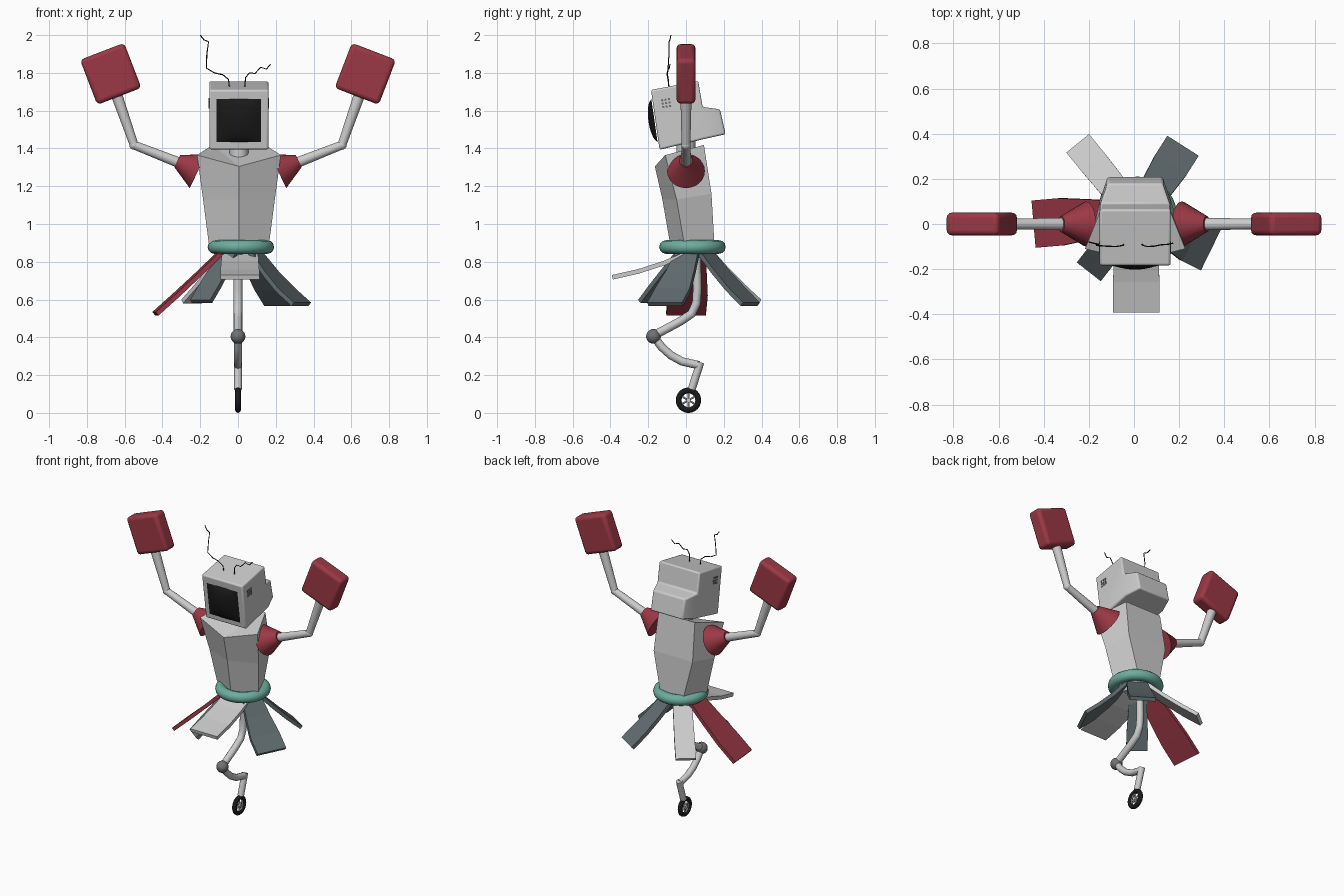
import bpy, bmesh, math
from math import radians, sin, cos, pi
from mathutils import Vector, Matrix

if "Cube" in bpy.data.objects:
    bpy.data.objects.remove(bpy.data.objects["Cube"])


def material(name, rgb):
    m = bpy.data.materials.new(name)
    m.diffuse_color = (*rgb, 1)
    m.use_nodes = True
    m.node_tree.nodes["Principled BSDF"].inputs["Base Color"].default_value = m.diffuse_color
    return m


RED = material("red", (0.33, 0.04, 0.06))
TEAL = material("teal", (0.15, 0.42, 0.34))
SLATE = material("slate", (0.12, 0.15, 0.16))
BLACK = material("black", (0.01, 0.01, 0.01))
IRON = material("iron", (0.16, 0.17, 0.18))


def finish(ob, mat=None, smooth=False):
    if mat:
        ob.data.materials.append(mat)
    if smooth:
        bpy.ops.object.select_all(action='DESELECT')
        ob.select_set(True)
        bpy.context.view_layer.objects.active = ob
        bpy.ops.object.shade_smooth_by_angle(angle=radians(35))
    return ob


def mesh(name, verts, faces, mat=None, smooth=False):
    me = bpy.data.meshes.new(name)
    bm = bmesh.new()
    vs = [bm.verts.new(v) for v in verts]
    for f in faces:
        bm.faces.new([vs[i] for i in f])
    bmesh.ops.recalc_face_normals(bm, faces=bm.faces)
    bm.to_mesh(me)
    bm.free()
    ob = bpy.data.objects.new(name, me)
    bpy.context.collection.objects.link(ob)
    return finish(ob, mat, smooth)


def bevel(ob, width, segments=3, angle=30):
    b = ob.modifiers.new("bevel", 'BEVEL')
    b.width, b.segments, b.angle_limit = width, segments, radians(angle)


def box(name, loc, size, rot=(0, 0, 0), mat=None, smooth=False):
    bpy.ops.mesh.primitive_cube_add(size=1, location=loc, rotation=rot)
    ob = bpy.context.object
    ob.name = name
    ob.data.transform(Matrix.Diagonal((*size, 1)))
    return finish(ob, mat, smooth)


def cone(name, p, q, r1, r2, mat=None, sides=24):
    p, q = Vector(p), Vector(q)
    bpy.ops.mesh.primitive_cone_add(vertices=sides, radius1=r1, radius2=r2, depth=(q - p).length,
                                    location=(p + q) / 2,
                                    rotation=(q - p).to_track_quat('Z', 'Y').to_euler())
    ob = bpy.context.object
    ob.name = name
    return finish(ob, mat, True)


def torus(name, loc, big, small, rot=(0, 0, 0), mat=None):
    bpy.ops.mesh.primitive_torus_add(location=loc, rotation=rot, major_radius=big, minor_radius=small,
                                     major_segments=40, minor_segments=12)
    ob = bpy.context.object
    ob.name = name
    return finish(ob, mat, True)


def tube(name, pts, r, mat=None, res=4):
    cu = bpy.data.curves.new(name, 'CURVE')
    cu.dimensions, cu.bevel_depth, cu.bevel_resolution, cu.use_fill_caps = '3D', r, res, True
    sp = cu.splines.new('POLY')
    sp.points.add(len(pts) - 1)
    for s, p in zip(sp.points, pts):
        s.co = (*p, 1)
    ob = bpy.data.objects.new(name, cu)
    bpy.context.collection.objects.link(ob)
    bpy.ops.object.select_all(action='DESELECT')
    ob.select_set(True)
    bpy.context.view_layer.objects.active = ob
    bpy.ops.object.convert(target='MESH')
    return finish(bpy.context.object, mat, True)


# Head: side profile with a tapering rear housing
CX = 0.005
profile = [(-0.185, 1.71, 0.157), (0.065, 1.757, 0.157), (0.088, 1.62, 0.157), (0.18, 1.607, 0.122),
           (0.21, 1.475, 0.122), (0.105, 1.452, 0.157), (-0.14, 1.393, 0.157)]
n = len(profile)
hv = [(CX + s * w, y, z) for s in (-1, 1) for y, z, w in profile]
hf = [(i, (i + 1) % n, (i + 1) % n + n, i + n) for i in range(n)]
for o in (0, n):
    hf += [(o, o + 1, o + 2, o + 5, o + 6), (o + 2, o + 3, o + 4, o + 5)]
head = mesh("head", hv, hf, None, True)
bevel(head, 0.02, 3, 25)

# Screen: bulging square on the tilted face
tilt = math.atan2(0.31, -0.045)
frame = Matrix.Translation((CX, -0.164, 1.548)) @ Matrix.Rotation(tilt, 4, 'X')
bpy.ops.mesh.primitive_grid_add(x_subdivisions=14, y_subdivisions=14, size=2)
screen = bpy.context.object
screen.name = "screen"
for v in screen.data.vertices:
    u, w = v.co.x, v.co.y
    v.co = (0.118 * u, 0.115 * w, 0.003 + 0.032 * (1 - u * u) * (1 - w * w) ** 0.6)
screen.data.transform(frame)
finish(screen, BLACK, True)

# Side vents
for s in (-1, 1):
    for i in (-1, 0, 1):
        for j in (-1, 0, 1):
            box("vent", (CX + s * 0.157, -0.105 + i * 0.018 - j * 0.003, 1.64 + j * 0.018 + i * 0.003),
                (0.006, 0.011, 0.011), (radians(10), 0, 0), IRON)

# Antennas: crooked wires
tube("antenna_left", [(-0.045, -0.09, 1.72), (-0.05, -0.095, 1.765), (-0.08, -0.1, 1.79), (-0.125, -0.098, 1.80),
                      (-0.167, -0.095, 1.825), (-0.165, -0.09, 1.9), (-0.156, -0.09, 1.965),
                      (-0.18, -0.085, 1.975), (-0.2, -0.08, 2.0)], 0.003, BLACK, 1)
tube("antenna_right", [(0.035, -0.09, 1.72), (0.04, -0.095, 1.775), (0.06, -0.1, 1.80), (0.09, -0.098, 1.797),
                       (0.12, -0.092, 1.83), (0.15, -0.09, 1.82), (0.172, -0.085, 1.845)], 0.003, BLACK, 1)

# Torso: faceted loft; each ring is centre front, two sides, two back corners
rings = [((-0.165, 1.305), (0.222, -0.11, 1.365), (0.14, 0.095, 1.418)),
         ((-0.125, 1.13), (0.19, -0.05, 1.13), (0.15, 0.135, 1.16)),
         ((-0.085, 0.9), (0.16, -0.01, 0.9), (0.09, 0.15, 0.9)),
         ((-0.03, 0.82), (0.09, 0.01, 0.82), (0.06, 0.10, 0.82))]
tv, tf = [], []
for (fy, fz), (sx, sy, sz), (bx, by, bz) in rings:
    tv += [(CX, fy, fz), (CX + sx, sy, sz), (CX + bx, by, bz), (CX - bx, by, bz), (CX - sx, sy, sz)]
for k in range(len(rings) - 1):
    tf += [(5 * k + i, 5 * k + (i + 1) % 5, 5 * k + 5 + (i + 1) % 5, 5 * k + 5 + i) for i in range(5)]
tf += [(0, 1, 2), (0, 2, 3), (0, 3, 4), tuple(range(15, 20))]
mesh("torso", tv, tf)
cone("neck", (CX, 0, 1.33), (CX, 0, 1.45), 0.05, 0.05)

# Waist ring
torus("waist_ring", (0.015, 0.034, 0.878), 0.14, 0.036, mat=TEAL)

# Shoulders, arms and padded hands
for s, side in ((-1, "left"), (1, "right")):
    cone("shoulder_" + side, (s * 0.212, 0, 1.28), (s * 0.322, 0, 1.333), 0.1, 0.035, RED)
    elbow = (s * 0.55, 0, 1.418)
    cone("upper_arm_" + side, (s * 0.25, 0, 1.3), elbow, 0.029, 0.023)
    cone("forearm_" + side, elbow, (s * 0.645, 0, 1.69), 0.023, 0.03)
    bpy.ops.mesh.primitive_uv_sphere_add(segments=16, ring_count=8, radius=0.025, location=elbow)
    bpy.context.object.name = "elbow_" + side
    finish(bpy.context.object, None, True)
    hand = box("hand_" + side, (s * 0.674, 0, 1.795), (0.25, 0.1, 0.255), (0, s * radians(21), 0), RED, True)
    bevel(hand, 0.022)


# Skirt flaps: bent strips hanging out from under the waist ring
def flap(name, start, end, w0, w1, sag, mat=None):
    a, b = Vector(start), Vector(end)
    side = Vector((-(b - a).y, (b - a).x, 0)).normalized()
    verts = []
    for i in range(4):
        t = i / 3
        c = a.lerp(b, t) + Vector((0, 0, sag * 4 * t * (1 - t)))
        w = (w0 + (w1 - w0) * min(1, t * 1.5)) / 2
        verts += [c - side * w, c + side * w]
    ob = mesh(name, verts, [(2 * i, 2 * i + 1, 2 * i + 3, 2 * i + 2) for i in range(3)], mat)
    m = ob.modifiers.new("thickness", 'SOLIDIFY')
    m.thickness, m.offset = 0.024, 0


flap("flap_front", (0.01, 0.02, 0.85), (0.01, -0.39, 0.718), 0.19, 0.205, -0.015)
flap("flap_left", (-0.09, 0.03, 0.85), (-0.437, 0.0, 0.525), 0.15, 0.21, -0.005, RED)
flap("flap_front_left", (-0.05, -0.02, 0.84), (-0.195, -0.205, 0.59), 0.11, 0.135, 0.0, SLATE)
flap("flap_front_right", (0.09, 0.01, 0.85), (0.335, -0.11, 0.575), 0.13, 0.205, -0.02, SLATE)
flap("flap_back_right", (0.06, 0.10, 0.85), (0.213, 0.34, 0.575), 0.13, 0.165, -0.01, SLATE)
flap("flap_back_left", (-0.04, 0.10, 0.85), (-0.245, 0.352, 0.59), 0.12, 0.13, -0.01)

# Leg: thigh, ball knee, curved shin and wheel strut
tube("thigh", [(0, 0.055, 0.84), (0, 0.06, 0.66), (0, 0.055, 0.58), (0, 0.03, 0.525), (0, -0.03, 0.485),
               (0, -0.17, 0.41)], 0.023)
tube("shin", [(0, -0.17, 0.405), (0, -0.13, 0.35), (0, -0.08, 0.305), (0, -0.02, 0.272), (0, 0.07, 0.252)], 0.022)
tube("strut", [(0, 0.076, 0.268), (0, 0.03, 0.125)], 0.021)
bpy.ops.mesh.primitive_uv_sphere_add(segments=24, ring_count=14, radius=0.039, location=(0, -0.172, 0.405))
bpy.context.object.name = "knee"
finish(bpy.context.object, IRON, True)

# Wheel with rim, hub and spokes
WY, WZ = 0.013, 0.067
turn = (0, radians(90), 0)
torus("tyre", (0, WY, WZ), 0.052, 0.015, turn, BLACK)
torus("rim", (0, WY, WZ), 0.041, 0.005, turn)
cone("hub", (-0.013, WY, WZ), (0.013, WY, WZ), 0.012, 0.012)
for i in range(6):
    a = i * pi / 3 + pi / 6
    cone("spoke", (0, WY, WZ), (0, WY + 0.042 * cos(a), WZ + 0.042 * sin(a)), 0.005, 0.005, None, 8)
